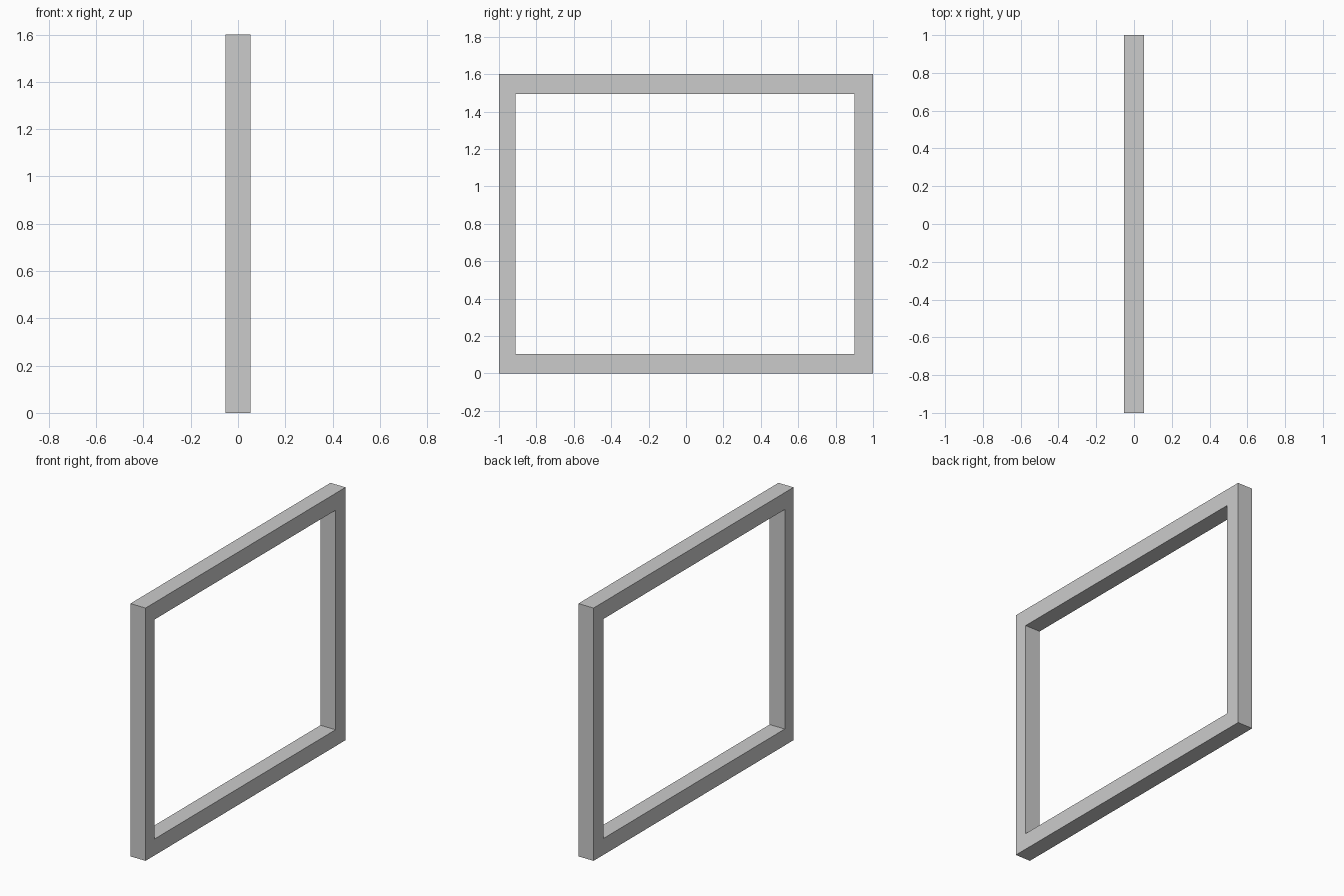
import bpy
import bmesh

if "Cube" in bpy.data.objects:
    bpy.data.objects.remove(bpy.data.objects["Cube"])

HALF_DEPTH = 0.053


def rectangle(bm, y0, y1, z0, z1):
    return [bm.verts.new((-HALF_DEPTH, y, z))
            for y, z in ((y0, z0), (y1, z0), (y1, z1), (y0, z1))]


bm = bmesh.new()

# Frame profile: outer and inner rectangles joined by four mitred quads
outer = rectangle(bm, -1.0, 1.0, 0.0, 1.6)
inner = rectangle(bm, -0.912, 0.90, 0.104, 1.493)
ring = []
for i in range(4):
    j = (i + 1) % 4
    ring.append(bm.faces.new((outer[i], outer[j], inner[j], inner[i])))

# Extrude the profile through its depth, keeping the back faces
result = bmesh.ops.extrude_face_region(bm, geom=ring, use_keep_orig=True)
moved = [g for g in result["geom"] if isinstance(g, bmesh.types.BMVert)]
bmesh.ops.translate(bm, verts=moved, vec=(2 * HALF_DEPTH, 0, 0))
bmesh.ops.recalc_face_normals(bm, faces=bm.faces)

mesh = bpy.data.meshes.new("rectangular_frame")
bm.to_mesh(mesh)
bm.free()
frame = bpy.data.objects.new("rectangular_frame", mesh)
bpy.context.collection.objects.link(frame)
